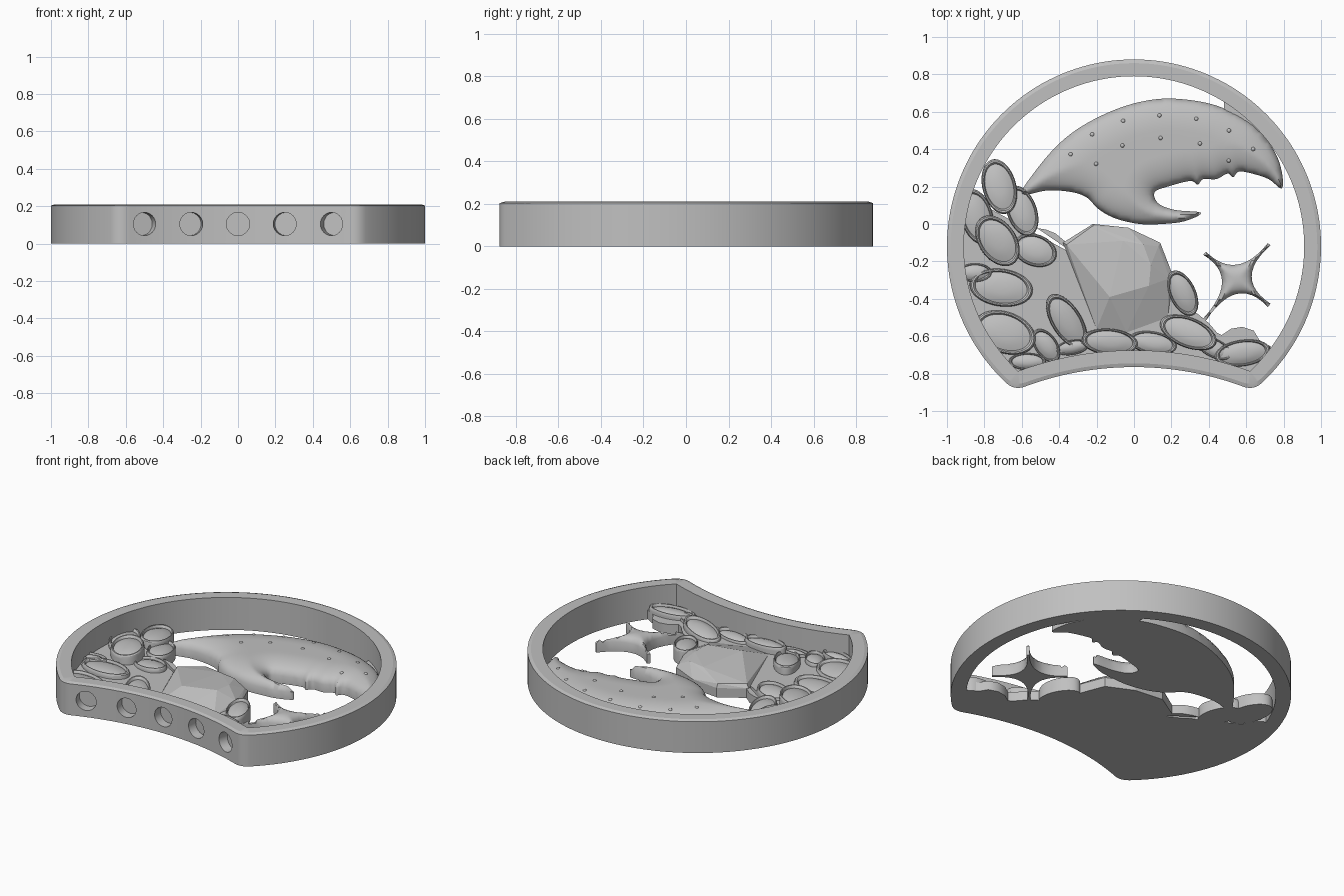
import bpy, bmesh, math, random
from mathutils import Vector, Matrix
from mathutils.geometry import delaunay_2d_cdt

random.seed(4)
cube = bpy.data.objects.get("Cube")
if cube:
    bpy.data.objects.remove(cube, do_unlink=True)

grey = bpy.data.materials.new("plain grey")
grey.use_nodes = True
grey.diffuse_color = (0.53, 0.53, 0.53, 1)
grey.node_tree.nodes["Principled BSDF"].inputs["Base Color"].default_value = (0.53, 0.53, 0.53, 1)

CIRCLE_Y, FRONT_Y, FRONT_R = -0.12, -2.45, 1.685


def finish(bm, name, angle=35):
    bmesh.ops.recalc_face_normals(bm, faces=bm.faces)
    mesh = bpy.data.meshes.new(name)
    bm.to_mesh(mesh)
    bm.free()
    mesh.materials.append(grey)
    ob = bpy.data.objects.new(name, mesh)
    bpy.context.collection.objects.link(ob)
    if angle:
        bpy.ops.object.select_all(action='DESELECT')
        ob.select_set(True)
        bpy.context.view_layer.objects.active = ob
        bpy.ops.object.shade_smooth_by_angle(angle=math.radians(angle))
    return ob


def bridge(bm, a, b):
    for i in range(len(a)):
        j = (i + 1) % len(a)
        bm.faces.new((a[i], a[j], b[j], b[i]))


def frame_outline(off, trim):
    """Round outline with a concave front, moved inward by off; trim rounds the corners."""
    r, fr, d = 1 - off, FRONT_R + off, CIRCLE_Y - FRONT_Y
    a = (r * r - fr * fr + d * d) / (2 * d)
    corner = Vector((math.sqrt(r * r - a * a), CIRCLE_Y - a))
    start = math.atan2(-a, corner.x) + trim / r
    end = math.atan2(corner.y - FRONT_Y, corner.x) + trim / fr
    ring = [Vector((r * math.cos(t), CIRCLE_Y + r * math.sin(t)))
            for t in (start + (math.pi - 2 * start) * i / 120 for i in range(121))]
    front = [Vector((fr * math.cos(t), FRONT_Y + fr * math.sin(t)))
             for t in (math.pi - end + (2 * end - math.pi) * i / 40 for i in range(41))]

    def round_corner(p, q, c):
        return [p * (1 - t) ** 2 + c * 2 * t * (1 - t) + q * t * t for t in (i / 8 for i in range(1, 8))]
    left = Vector((-corner.x, corner.y))
    return ring + round_corner(ring[-1], front[0], left) + front + round_corner(front[-1], ring[0], corner)


def smooth_outline(pts, steps=5):
    """Closed curve through the points."""
    out, n = [], len(pts)
    for i in range(n):
        a, b, c, d = (Vector(pts[(i + k) % n]) for k in (-1, 0, 1, 2))
        for s in range(steps):
            t = s / steps
            out.append(0.5 * (2 * b + (c - a) * t + (2 * a - 5 * b + 4 * c - d) * t * t
                              + (3 * b - a - 3 * c + d) * t ** 3))
    return out


def edge_distance(p, outline):
    best = 9
    for i, a in enumerate(outline):
        e = outline[i - 1] - a
        t = max(0, min(1, (p - a).dot(e) / max(e.length_squared, 1e-9)))
        best = min(best, (p - a - e * t).length)
    return best


def dome(p, outline, base, rise, width):
    d = min(1, edge_distance(p, outline) / width)
    return base + rise * math.sqrt(max(0, 1 - (1 - d) ** 2))


def relief(name, outline, base, rise, width, step, angle=50):
    """Flat-bottomed slab whose top swells away from its outline."""
    n = len(outline)
    xs, ys = [p.x for p in outline], [p.y for p in outline]
    pts = list(outline)
    if rise:
        for i in range(int((max(xs) - min(xs)) / step) + 1):
            for j in range(int((max(ys) - min(ys)) / step) + 1):
                p = Vector((min(xs) + (i + 0.5 * (j % 2)) * step, min(ys) + j * step))
                if edge_distance(p, outline) > step * 0.4:
                    pts.append(p)
    v, _, faces, *_ = delaunay_2d_cdt(pts, [], [list(range(n))], 1, 1e-5)
    bm = bmesh.new()
    low = [bm.verts.new((p.x, p.y, 0)) for p in v]
    top = [bm.verts.new((p.x, p.y, dome(p, outline, base, rise, width))) for p in v]
    for f in faces:
        bm.faces.new([top[i] for i in f])
        bm.faces.new([low[i] for i in reversed(f)])
    for e in [e for e in bm.edges if e.is_boundary and e.verts[0] in set(top)]:
        i, j = (top.index(k) for k in e.verts)
        bm.faces.new((top[i], top[j], low[j], low[i]))
    bmesh.ops.delete(bm, geom=[k for k in bm.verts if not k.link_faces], context='VERTS')
    return finish(bm, name, angle)


# Outer frame with a shallow chamfer on its top edge
bm = bmesh.new()
rings = [[bm.verts.new((p.x, p.y, z)) for p in frame_outline(off, trim)]
         for off, z, trim in ((0, 0, 0.06), (0, 0.203, 0.06), (0.02, 0.21, 0.06),
                              (0.09, 0.21, 0.003), (0.09, 0, 0.003))]
for k in range(5):
    bridge(bm, rings[k], rings[(k + 1) % 5])
frame = finish(bm, "frame", 0)

# Round blind sockets along the concave front
bm = bmesh.new()
for k in range(-2, 3):
    tilt = math.asin(k * 0.25 / FRONT_R)
    place = (Matrix.Translation((0, FRONT_Y, 0.105)) @ Matrix.Rotation(-tilt, 4, 'Z')
             @ Matrix.Translation((0, FRONT_R, 0)) @ Matrix.Rotation(math.pi / 2, 4, 'X'))
    bmesh.ops.create_cone(bm, cap_ends=True, segments=40, radius1=0.062, radius2=0.062,
                          depth=0.12, matrix=place)
cutter = finish(bm, "socket_cutter", 0)
cutter.hide_render = True
mod = frame.modifiers.new("sockets", 'BOOLEAN')
mod.object, mod.solver = cutter, 'EXACT'
bpy.ops.object.select_all(action='DESELECT')
frame.select_set(True)
bpy.context.view_layer.objects.active = frame
bpy.ops.object.modifier_apply(modifier=mod.name)
bpy.data.objects.remove(cutter, do_unlink=True)
bpy.ops.object.shade_smooth_by_angle(angle=math.radians(17))

# Reef floor: follows the frame, with a ragged free edge
shore = [(-0.8, 0.17), (-0.62, 0.1), (-0.53, -0.02), (-0.47, -0.03), (-0.42, -0.05), (-0.36, -0.1),
         (-0.1, -0.25), (0.2, -0.4), (0.34, -0.48), (0.4, -0.53), (0.46, -0.6), (0.52, -0.56),
         (0.58, -0.55), (0.64, -0.57), (0.67, -0.62), (0.74, -0.66)]
rim = [p for p in frame_outline(0.075, 0.003)
       if (p.x < 0 and p.y < 0.17) or p.y < -0.7]
relief("reef_floor", rim + [Vector(p) for p in reversed(shore)], 0.06, 0, 1, 1)

# Oval shells: centre, half sizes, turn, height
shells = [(-.72, .2, .15, .09, 105, .09), (-.6, .07, .14, .08, 110, .075), (-.84, .04, .15, .085, 105, .09),
          (-.73, -.09, .15, .1, 125, .12), (-.53, -.14, .12, .085, -20, .08), (-.71, -.34, .17, .1, -8, .085),
          (-.69, -.58, .17, .11, -20, .09), (-.36, -.52, .165, .08, -58, .095), (-.47, -.65, .1, .06, -55, .08),
          (-.57, -.735, .1, .045, 0, .09), (-.13, -.63, .15, .07, -5, .1), (.26, -.37, .13, .07, -65, .085),
          (.29, -.58, .16, .08, -22, .095), (.58, -.69, .15, .07, 8, .09), (.1, -.635, .13, .06, -10, .08),
          (.43, -.665, .1, .05, -25, .08), (-.33, -.66, .09, .04, 10, .08), (-.85, -.26, .09, .05, 0, .08)]
for x, y, rx, ry, turn, h in shells:
    profile = [(1, h - .02), (.98, h - .006), (.94, h), (.88, h), (.84, h - .006),
               (.82, h - .016), (.6, h - .007), (.3, h)]
    slope = Vector((random.uniform(-.1, .1), random.uniform(-.12, .12)))
    bm = bmesh.new()
    turn = math.radians(turn)

    def shell_ring(s, z, lean):
        ring = []
        for i in range(48):
            t = i * math.tau / 48
            u, w = s * rx * math.cos(t), s * ry * math.sin(t)
            p = Vector((u * math.cos(turn) - w * math.sin(turn), u * math.sin(turn) + w * math.cos(turn)))
            ring.append(bm.verts.new((x + p.x, y + p.y, z + lean * p.dot(slope))))
        return ring
    loops = [shell_ring(1, 0, 0)] + [shell_ring(s, z, 1) for s, z in profile]
    for a, b in zip(loops, loops[1:]):
        bridge(bm, a, b)
    bm.faces.new(loops[0])
    bmesh.ops.poke(bm, faces=[bm.faces.new(loops[-1])])
    finish(bm, "oval_shell", 30)

# Faceted gem
gem = [(-.38, -.1), (-.22, 0), (-.03, -.02), (.14, -.1), (.21, -.28), (.18, -.5), (-.04, -.58), (-.2, -.56)]
crown = [(-.36, -.11, .085), (-.22, -.01, .085), (-.06, -.09, .12), (.05, -.11, .12), (.09, -.22, .13),
         (.08, -.33, .135), (-.13, -.39, .13), (.19, -.29, .08), (.13, -.12, .08)]
bm = bmesh.new()
for x, y in gem:
    bm.verts.new((x, y, 0))
    bm.verts.new((x, y, 0.06))
for p in crown:
    bm.verts.new(p)
bmesh.ops.convex_hull(bm, input=bm.verts[:])
bmesh.ops.delete(bm, geom=[v for v in bm.verts if not v.link_faces], context='VERTS')
finish(bm, "gem", 0)

# Claw with a toothed upper finger and a short lower finger
claw = smooth_outline([(-.6, .16), (-.53, .28), (-.4, .43), (-.25, .54), (-.05, .63), (.15, .67), (.35, .655),
                       (.5, .61), (.65, .52), (.75, .39), (.79, .28), (.79, .19), (.72, .24), (.63, .27),
                       (.56, .28), (.53, .25), (.5, .27), (.44, .24), (.37, .24), (.34, .21), (.3, .23),
                       (.18, .2), (.11, .17), (.13, .11), (.22, .075), (.36, .06), (.27, .015), (.15, 0),
                       (.03, 0), (-.1, .03), (-.19, .08), (-.25, .14), (-.33, .17), (-.46, .18)])
CLAW = (0.05, 0.07, 0.17)
relief("claw", claw, *CLAW, 0.018)

# Small bumps along the back of the claw
bm = bmesh.new()
for count, rx, ry in ((7, 0.55, 0.36), (5, 0.4, 0.24)):
    for i in range(count):
        t = math.radians(155 - 125 * i / (count - 1))
        p = Vector((0.16 + rx * math.cos(t), 0.22 + ry * math.sin(t)))
        place = Matrix.Translation((p.x, p.y, dome(p, claw, *CLAW) - 0.005))
        bmesh.ops.create_uvsphere(bm, u_segments=12, v_segments=8, radius=0.012, matrix=place)
finish(bm, "claw_bumps", 60)

# Bridge joining the claw to the frame
relief("claw_bridge", [Vector(p) for p in ((.48, .6), (.66, .48), (.74, .55), (.48, .74))], 0.06, 0, 1, 1)

# Four-pointed starfish with hollow-curved sides
star = []
tips = [Vector(p) for p in ((.73, -.1), (.37, -.15), (.37, -.52), (.73, -.44))]
centre = Vector((.55, -.29))
for a, b in zip(tips, tips[1:] + tips[:1]):
    pull = centre + (centre - (a + b) / 2) * 0.12
    start, stop = a.lerp(b, 0.04), b.lerp(a, 0.04)
    star += [start * (1 - t) ** 2 + pull * 2 * t * (1 - t) + stop * t * t for t in (i / 12 for i in range(13))]
relief("starfish", star, 0.06, 0.04, 0.07, 0.014, 40)
